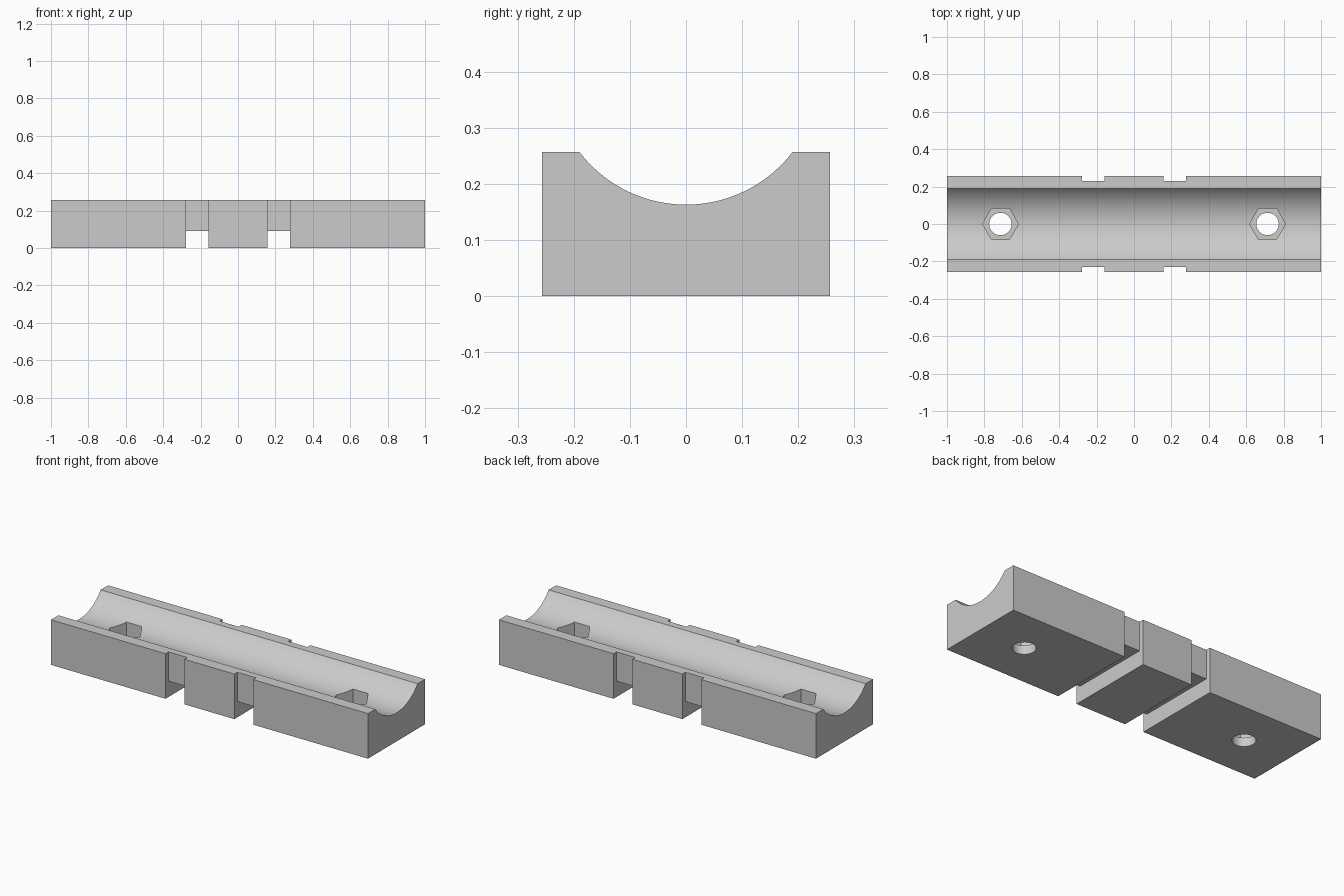
import bpy, bmesh, math
from mathutils import Matrix

HALF_Y, HEIGHT = 0.257, 0.257
GROOVE_HALF, GROOVE_LOW = 0.19, 0.163

cube = bpy.data.objects.get("Cube")
if cube:
    bpy.data.objects.remove(cube)

grey = bpy.data.materials.new("plain grey")
grey.use_nodes = True
colour = (0.6, 0.6, 0.6, 1)
grey.diffuse_color = colour
grey.node_tree.nodes["Principled BSDF"].inputs["Base Color"].default_value = colour


def add_object(name, bm):
    bmesh.ops.recalc_face_normals(bm, faces=bm.faces)
    mesh = bpy.data.meshes.new(name)
    bm.to_mesh(mesh)
    bm.free()
    mesh.materials.append(grey)
    obj = bpy.data.objects.new(name, mesh)
    bpy.context.collection.objects.link(obj)
    return obj


def box(name, low, high):
    bm = bmesh.new()
    size = [b - a for a, b in zip(low, high)]
    centre = [(a + b) / 2 for a, b in zip(low, high)]
    bmesh.ops.create_cube(bm, size=1, matrix=Matrix.Translation(centre) @ Matrix.Diagonal((*size, 1)))
    return add_object(name, bm)


def prism(name, x, radius, sides, low, high):
    bm = bmesh.new()
    bmesh.ops.create_cone(bm, cap_ends=True, segments=sides, radius1=radius, radius2=radius,
                          depth=high - low, matrix=Matrix.Translation((x, 0, (low + high) / 2))
                          @ Matrix.Rotation(math.pi / 2, 4, "Z"))
    return add_object(name, bm)


# Block with a round groove along its top
sagitta = HEIGHT - GROOVE_LOW
radius = (GROOVE_HALF ** 2 + sagitta ** 2) / (2 * sagitta)
sweep = math.asin(GROOVE_HALF / radius)
profile = [(-HALF_Y, HEIGHT), (-HALF_Y, 0), (HALF_Y, 0), (HALF_Y, HEIGHT)]
steps = 40
for i in range(steps + 1):
    a = sweep * (1 - 2 * i / steps)
    profile.append((radius * math.sin(a), GROOVE_LOW + radius * (1 - math.cos(a))))
bm = bmesh.new()
end = bm.faces.new([bm.verts.new((-1, y, z)) for y, z in profile])
extruded = bmesh.ops.extrude_face_region(bm, geom=[end], use_keep_orig=True)["geom"]
bmesh.ops.translate(bm, vec=(2, 0, 0), verts=[v for v in extruded if isinstance(v, bmesh.types.BMVert)])
block = add_object("grooved_block", bm)

cutters = []
for side in (-1, 1):
    # Strap channels: under the block and up both sides
    x0, x1 = sorted((side * 0.157, side * 0.277))
    cutters.append(box("channel_cutter", (x0, -0.4, -0.1), (x1, 0.4, 0.09)))
    for face in (-1, 1):
        y0, y1 = sorted((face * 0.23, face * 0.4))
        cutters.append(box("side_slot_cutter", (x0, y0, -0.1), (x1, y1, 0.4)))
    # Hexagonal nut pocket and bolt hole
    cutters.append(prism("nut_pocket_cutter", side * 0.714, 0.096, 6, 0.05, 0.4))
    cutters.append(prism("bolt_hole_cutter", side * 0.714, 0.06, 48, -0.1, 0.4))

bpy.ops.object.select_all(action="DESELECT")
bpy.context.view_layer.objects.active = block
block.select_set(True)
for cutter in cutters:
    cutter.hide_render = True
    cut = block.modifiers.new("cut", "BOOLEAN")
    cut.operation = "DIFFERENCE"
    cut.solver = "EXACT"
    cut.object = cutter
    bpy.ops.object.modifier_apply(modifier=cut.name)
for cutter in cutters:
    bpy.data.objects.remove(cutter)

bpy.ops.object.shade_smooth_by_angle(angle=math.radians(30))
